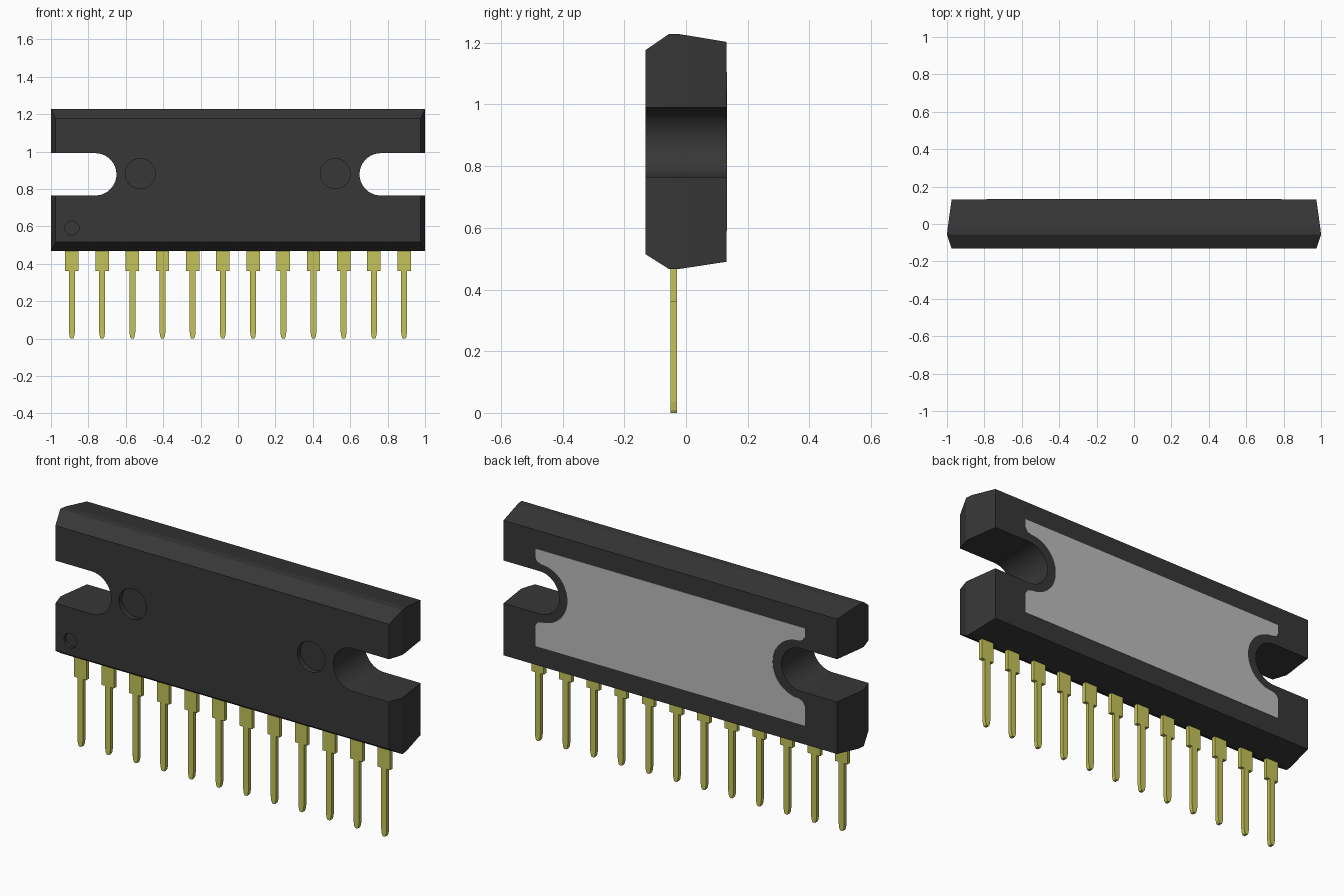
import bpy, bmesh
from math import pi, cos, sin, radians

cube = bpy.data.objects.get("Cube")
if cube:
    bpy.data.objects.remove(cube, do_unlink=True)

SLOT_X, SLOT_Z, SLOT_R = 0.763, 0.878, 0.113
BACK_Y = 0.131


def material(name, rgb):
    m = bpy.data.materials.new(name)
    m.use_nodes = True
    colour = (*rgb, 1)
    m.diffuse_color = colour
    m.node_tree.nodes["Principled BSDF"].inputs["Base Color"].default_value = colour
    return m


black = material("black plastic", (0.038, 0.038, 0.038))
brass = material("yellow metal", (0.55, 0.55, 0.1))
grey = material("grey metal", (0.5, 0.5, 0.5))


def loft(name, rings, mat):
    """Skin a list of equal-length point rings and cap both ends."""
    bm = bmesh.new()
    loops = [[bm.verts.new(p) for p in ring] for ring in rings]
    n = len(loops[0])
    for a, b in zip(loops, loops[1:]):
        for i in range(n):
            j = (i + 1) % n
            bm.faces.new((a[i], a[j], b[j], b[i]))
    bm.faces.new(loops[0])
    bm.faces.new(loops[-1])
    bmesh.ops.recalc_face_normals(bm, faces=bm.faces)
    mesh = bpy.data.meshes.new(name)
    bm.to_mesh(mesh)
    bm.free()
    mesh.materials.append(mat)
    ob = bpy.data.objects.new(name, mesh)
    bpy.context.collection.objects.link(ob)
    return ob


def extrude(name, outline, y0, y1, mat):
    return loft(name, [[(x, y, z) for x, z in outline] for y in (y0, y1)], mat)


def arc(cx, cz, r, a0, a1, steps):
    angles = [radians(a0 + (a1 - a0) * i / steps) for i in range(steps + 1)]
    return [(cx + r * cos(a), cz + r * sin(a)) for a in angles]


# Moulded body: rectangles of changing size from front to back
sections = [(-0.132, 0.975, 0.515, 1.176), (-0.056, 1.0, 0.467, 1.228),
            (-0.02, 0.996, 0.467, 1.228), (BACK_Y, 0.975, 0.49, 1.203)]
body = loft("body", [[(-w, y, lo), (w, y, lo), (w, y, hi), (-w, y, hi)]
                     for y, w, lo, hi in sections], black)


def cut(cutter):
    mod = body.modifiers.new("cut", 'BOOLEAN')
    mod.operation = 'DIFFERENCE'
    mod.solver = 'EXACT'
    mod.object = cutter
    bpy.context.view_layer.objects.active = body
    bpy.ops.object.modifier_apply(modifier=mod.name)
    bpy.data.objects.remove(cutter, do_unlink=True)


# Mounting slots open at both ends
for side in (-1, 1):
    half = arc(SLOT_X, SLOT_Z, SLOT_R, 90, 270, 36)
    outline = half + [(1.2, SLOT_Z - SLOT_R), (1.2, SLOT_Z + SLOT_R)]
    cut(extrude("slot_cutter", [(side * x, z) for x, z in outline], -0.3, 0.3, black))

# Round mould marks and pin-one mark in the front
for x, z, r, depth in ((-0.523, 0.882, 0.08, 0.025), (0.52, 0.882, 0.08, 0.025),
                       (-0.888, 0.591, 0.038, 0.018)):
    cut(extrude("mark_cutter", arc(x, z, r, 0, 354, 59), -0.3, -0.132 + depth, black))

bpy.ops.object.select_all(action='DESELECT')
body.select_set(True)
bpy.context.view_layer.objects.active = body
bpy.ops.object.shade_smooth_by_angle(angle=radians(7))

# Heat-spreader plate on the back, with rounded notches around the slots
EDGE, LOW, HIGH, NOTCH, C = 0.788, 0.59, 1.105, 0.153, 0.03
right = [(EDGE, LOW), (EDGE, SLOT_Z - NOTCH - C), (EDGE - C / 3, SLOT_Z - NOTCH - C / 3)]
right += arc(SLOT_X - 0.01, SLOT_Z, NOTCH, 270, 90, 32)
right += [(EDGE - C / 3, SLOT_Z + NOTCH + C / 3), (EDGE, SLOT_Z + NOTCH + C), (EDGE, HIGH)]
left = [(-x, z) for x, z in reversed(right)]
extrude("heat_plate", right + left, BACK_Y - 0.002, BACK_Y + 0.002, grey)

# Row of twelve pins with wide shoulders and tapered tips
PINS, SPAN = 12, 0.888
half_pin = [(0.007, 0), (0.012, 0.01), (0.016, 0.035), (0.016, 0.36), (0.036, 0.36), (0.036, 0.5)]
pin_outline = half_pin + [(-x, z) for x, z in reversed(half_pin)]
first = extrude("pin_1", pin_outline, -0.05, -0.029, brass)
first.location.x = -SPAN
for i in range(1, PINS):
    pin = bpy.data.objects.new(f"pin_{i + 1}", first.data)
    pin.location.x = -SPAN + 2 * SPAN * i / (PINS - 1)
    bpy.context.collection.objects.link(pin)
